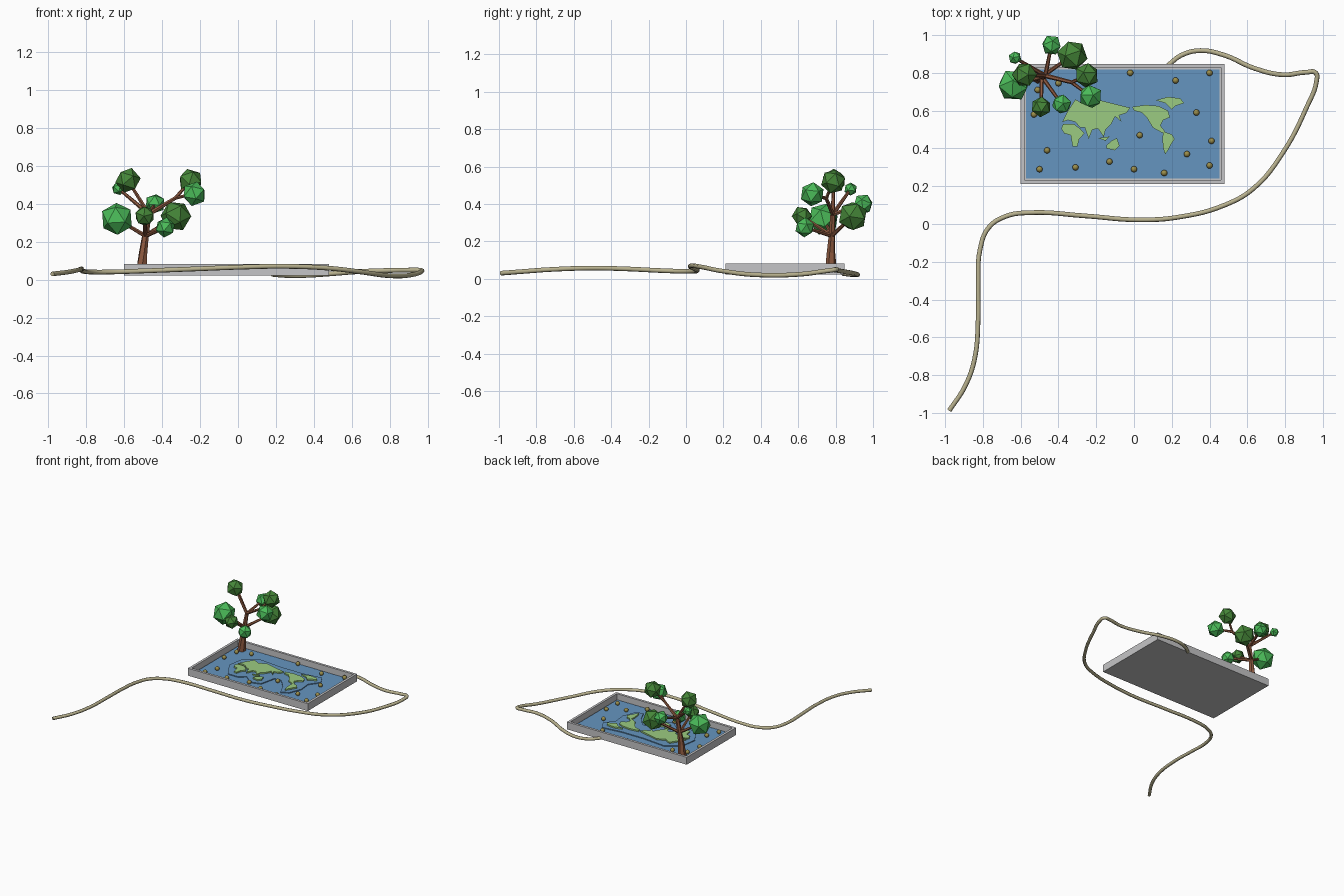
import bpy, bmesh, math
from mathutils import Vector

if "Cube" in bpy.data.objects:
    bpy.data.objects.remove(bpy.data.objects["Cube"])


def material(name, rgb):
    m = bpy.data.materials.new(name)
    m.diffuse_color = (*rgb, 1)
    m.use_nodes = True
    m.node_tree.nodes["Principled BSDF"].inputs["Base Color"].default_value = m.diffuse_color
    return m


GREY = material("stone grey", (0.56, 0.56, 0.57))
BLUE = material("water blue", (0.13, 0.30, 0.53))
LAND = material("land green", (0.33, 0.60, 0.22))
LIGHT = material("light leaf green", (0.07, 0.50, 0.10))
DARK = material("dark leaf green", (0.06, 0.24, 0.04))
BARK = material("bark brown", (0.27, 0.10, 0.05))
GOLD = material("dull gold", (0.33, 0.27, 0.07))
ROPE = material("rope khaki", (0.48, 0.44, 0.27))


def finish(bm, name, mat):
    bmesh.ops.recalc_face_normals(bm, faces=bm.faces)
    me = bpy.data.meshes.new(name)
    bm.to_mesh(me)
    bm.free()
    me.materials.append(mat)
    ob = bpy.data.objects.new(name, me)
    bpy.context.collection.objects.link(ob)
    return ob


def plate(name, points, z0, z1, mat):
    """Flat outline extruded from z0 to z1."""
    bm = bmesh.new()
    face = bm.faces.new([bm.verts.new((x, y, z0)) for x, y in points])
    ext = bmesh.ops.extrude_face_region(bm, geom=[face])
    for v in ext["geom"]:
        if isinstance(v, bmesh.types.BMVert):
            v.co.z = z1
    return finish(bm, name, mat)


def limb(name, nodes):
    """Tapered six-sided limb through (position, radius) nodes."""
    bm = bmesh.new()
    rings = []
    for i, (p, r) in enumerate(nodes):
        a = Vector(nodes[max(i - 1, 0)][0])
        b = Vector(nodes[min(i + 1, len(nodes) - 1)][0])
        q = (b - a).to_track_quat('Z', 'Y')
        rings.append([bm.verts.new(Vector(p) + q @ Vector(
            (r * math.cos(k * math.tau / 6), r * math.sin(k * math.tau / 6), 0)))
            for k in range(6)])
    for lo, hi in zip(rings, rings[1:]):
        for k in range(6):
            j = (k + 1) % 6
            bm.faces.new((lo[k], lo[j], hi[j], hi[k]))
    bm.faces.new(rings[0][::-1])
    bm.faces.new(rings[-1])
    return finish(bm, name, BARK)


# Tray: box with a recessed top
bm = bmesh.new()
bmesh.ops.create_cube(bm, size=1)
for v in bm.verts:
    v.co = (-0.06 + v.co.x * 1.08, 0.53 + v.co.y * 0.635, 0.052 + v.co.z * 0.06)
bm.normal_update()
top = max(bm.faces, key=lambda f: f.calc_center_median().z)
bmesh.ops.inset_individual(bm, faces=[top], thickness=0.028)
ext = bmesh.ops.extrude_face_region(bm, geom=[top])
bmesh.ops.translate(bm, vec=(0, 0, -0.05),
                    verts=[g for g in ext["geom"] if isinstance(g, bmesh.types.BMVert)])
bmesh.ops.delete(bm, geom=[top], context='FACES_ONLY') if top.is_valid else None
finish(bm, "tray", GREY)

# Water and the raised shallow shelf around the land
plate("water", [(-0.572, 0.241), (0.452, 0.241), (0.452, 0.819), (-0.572, 0.819)],
      0.03, 0.038, BLUE)
shelf = [(-0.43, 0.50), (-0.35, 0.37), (-0.26, 0.37), (-0.21, 0.41), (-0.13, 0.345),
         (-0.05, 0.37), (-0.02, 0.50), (0.04, 0.50), (0.11, 0.42), (0.15, 0.33),
         (0.21, 0.36), (0.25, 0.46), (0.24, 0.56), (0.30, 0.64), (0.26, 0.71),
         (0.10, 0.69), (-0.10, 0.69), (-0.30, 0.71), (-0.41, 0.63)]
plate("shallow_shelf", shelf, 0.036, 0.045, BLUE)

# Land masses
LANDS = {
    "northern_land": [(-.35, .60), (-.31, .66), (-.26, .63), (-.20, .66), (-.12, .64),
                      (-.02, .615), (-.04, .588), (-.08, .575), (-.065, .54), (-.10, .57),
                      (-.12, .53), (-.15, .50), (-.16, .46), (-.19, .505), (-.22, .50),
                      (-.24, .45), (-.26, .51), (-.285, .51), (-.31, .54), (-.35, .55),
                      (-.38, .54)],
    "western_land": [(-.375, .53), (-.32, .53), (-.285, .505), (-.262, .48), (-.29, .45),
                     (-.30, .41), (-.325, .41), (-.335, .47), (-.37, .48), (-.385, .505)],
    "southern_island": [(-.147, .415), (-.12, .44), (-.09, .455), (-.077, .415),
                        (-.10, .39), (-.145, .40)],
    "small_island": [(-.19, .455), (-.13, .463), (-.15, .44)],
    "eastern_land": [(-.01, .62), (.06, .63), (.13, .625), (.18, .60), (.19, .565),
                     (.155, .55), (.14, .52), (.165, .49), (.15, .482), (.10, .51),
                     (.07, .56), (.04, .59), (0, .60)],
    "polar_island": [(.115, .655), (.18, .673), (.245, .665), (.265, .64), (.22, .625),
                     (.20, .605), (.165, .64)],
    "lower_land": [(.155, .49), (.20, .475), (.215, .45), (.195, .42), (.18, .39),
                   (.165, .37), (.155, .40), (.15, .45)],
}
for name, pts in LANDS.items():
    plate(name, pts, 0.043, 0.056, LAND)

# Gold beads scattered on the water
BEADS = [(-.02, .80), (.40, .80), (.22, .76), (.33, .59), (.41, .44), (.28, .37),
         (.40, .31), (.16, .27), (0, .29), (.03, .47), (-.13, .33), (-.31, .30),
         (-.46, .39), (-.50, .29), (-.53, .58), (-.51, .71), (-.40, .745)]
for i, (x, y) in enumerate(BEADS):
    bm = bmesh.new()
    bmesh.ops.create_uvsphere(bm, u_segments=14, v_segments=8, radius=0.0165)
    bmesh.ops.translate(bm, verts=bm.verts, vec=(x, y, 0.05))
    for f in bm.faces:
        f.smooth = True
    finish(bm, f"bead_{i}", GOLD)

# Tree foliage: (centre, radius, colour)
LEAVES = {
    "A": ((-.58, .79, .523), .068, DARK), "B": ((-.63, .88, .48), .036, LIGHT),
    "C": ((-.638, .735, .32), .088, LIGHT), "D": ((-.492, .62, .335), .055, DARK),
    "E": ((-.437, .947, .40), .055, LIGHT), "F": ((-.383, .635, .275), .054, LIGHT),
    "G": ((-.327, .892, .335), .083, DARK), "H": ((-.25, .787, .52), .067, DARK),
    "I": ((-.23, .675, .452), .066, LIGHT),
}
for i, (key, (c, r, mat)) in enumerate(LEAVES.items()):
    bpy.ops.mesh.primitive_ico_sphere_add(subdivisions=1, radius=r, location=c,
                                          rotation=(0.5 * i, 0.3 + 0.4 * i, i))
    ob = bpy.context.object
    ob.name = f"leaf_clump_{i}"
    ob.data.materials.append(mat)

# Trunk and branches
fork, crown, arm = (-.488, .78, .23), (-.47, .785, .345), (-.33, .75, .43)
limb("trunk", [((-.51, .775, .035), .032), ((-.50, .775, .14), .023),
               (fork, .018), (crown, .014)])
for key, start in zip("CGDFABE", [fork] * 4 + [crown] * 3):
    limb("branch_" + key.lower(), [(start, .012), (LEAVES[key][0], .008)])
limb("long_branch", [(crown, .013), (arm, .010)])
for key in "HI":
    limb("twig_" + key.lower(), [(arm, .010), (LEAVES[key][0], .007)])

# Rope trailing from the back of the tray
PATH = [(.18, .84, .028), (.25, .893, .022), (.35, .918, .022), (.48, .893, .03),
        (.635, .825, .042), (.79, .79, .048), (.91, .803, .05), (.962, .80, .049),
        (.966, .755, .043), (.915, .62, .025), (.79, .38, .021), (.635, .19, .042),
        (.48, .10, .06), (.24, .037, .07), (.03, .022, .066), (-.26, .043, .055),
        (-.55, .06, .044), (-.68, .04, .04), (-.77, -.02, .04), (-.815, -.135, .044),
        (-.825, -.32, .053), (-.825, -.50, .057), (-.845, -.72, .05),
        (-.895, -.86, .04), (-.978, -.988, .03)]
cu = bpy.data.curves.new("rope", 'CURVE')
cu.dimensions = '3D'
cu.bevel_depth = 0.0125
cu.bevel_resolution = 2
cu.use_fill_caps = True
cu.resolution_u = 6
sp = cu.splines.new('BEZIER')
sp.bezier_points.add(len(PATH) - 1)
for bp, p in zip(sp.bezier_points, PATH):
    bp.co = p
    bp.handle_left_type = bp.handle_right_type = 'AUTO'
cu.materials.append(ROPE)
bpy.context.collection.objects.link(bpy.data.objects.new("rope", cu))
